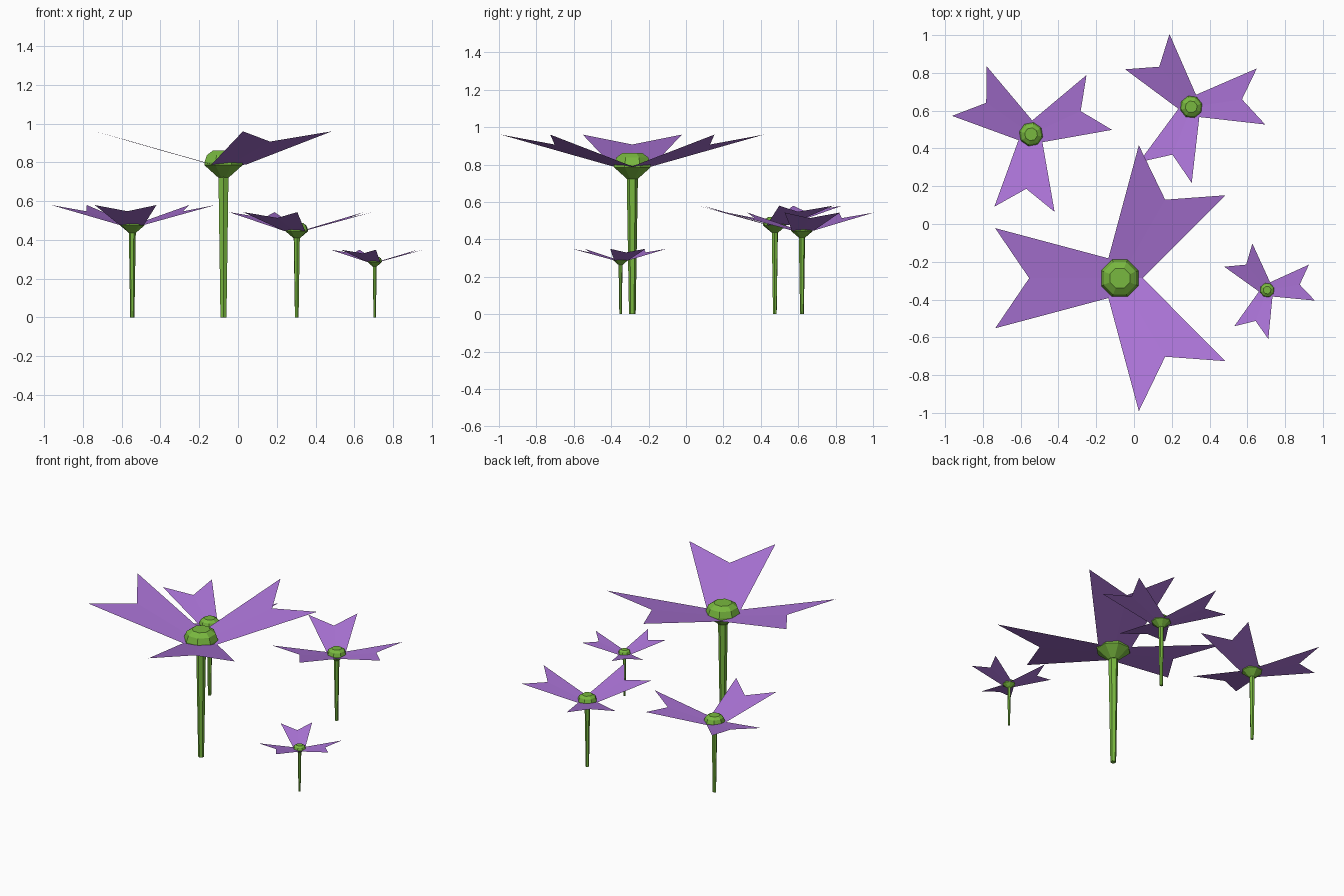
import bpy, bmesh
from math import cos, sin, pi, radians
from mathutils import Matrix

if "Cube" in bpy.data.objects:
    bpy.data.objects.remove(bpy.data.objects["Cube"])


def material(name, rgb):
    m = bpy.data.materials.new(name)
    m.diffuse_color = (*rgb, 1)
    m.use_nodes = True
    m.node_tree.nodes["Principled BSDF"].inputs["Base Color"].default_value = m.diffuse_color
    return m


GREEN = material("leaf green", (0.19, 0.48, 0.05))
PURPLE = material("petal purple", (0.41, 0.175, 0.68))


def finish(bm, name, mat, matrix):
    mesh = bpy.data.meshes.new(name)
    bm.to_mesh(mesh)
    bm.free()
    mesh.materials.append(mat)
    ob = bpy.data.objects.new(name, mesh)
    ob.matrix_world = matrix
    bpy.context.collection.objects.link(ob)


def lathe(name, profile, sides, matrix):
    """Faceted solid from (radius, z) rings, capped at both ends."""
    bm = bmesh.new()
    rings = [[bm.verts.new((r * cos((i + .5) * 2 * pi / sides),
                            r * sin((i + .5) * 2 * pi / sides), z))
              for i in range(sides)] for r, z in profile]
    for a, b in zip(rings, rings[1:]):
        for i in range(sides):
            j = (i + 1) % sides
            bm.faces.new((a[i], a[j], b[j], b[i]))
    bm.faces.new(rings[0][::-1])
    bm.faces.new(rings[-1])
    finish(bm, name, GREEN, matrix)


def petals(name, matrix):
    """Three notched, creased petals meeting under the bud."""
    bm = bmesh.new()
    for k in range(3):
        turn = Matrix.Rotation(radians(60 + 120 * k), 3, 'Z')
        for s in (-1, 1):
            pts = [(0, 0, .77), (.06, s * .105, .79),
                   (.66, s * .265, .96), (.48, 0, .907)]
            v = [bm.verts.new(p) for p in pts]
            bmesh.ops.rotate(bm, verts=v, cent=(0, 0, 0), matrix=turn)
            bm.faces.new(v if s < 0 else v[::-1])
    bmesh.ops.remove_doubles(bm, verts=bm.verts, dist=1e-4)
    finish(bm, name, PURPLE, matrix)


# Flowers: name, x, y, scale, rotation
FLOWERS = [
    ("large", -.075, -.287, 1.0, 0),
    ("left", -.545, .475, .604, -35),
    ("back", .303, .62, .566, 8.5 - 60),
    ("small", .705, -.35, .364, 9.5 - 60),
]

for name, x, y, s, rot in FLOWERS:
    m = (Matrix.Translation((x, y, 0)) @ Matrix.Rotation(radians(rot), 4, 'Z')
         @ Matrix.Scale(s, 4))
    lathe(name + "_stem", [(.018, 0), (.03, .735)], 6, m)
    # Calyx cone below, domed bud above
    lathe(name + "_bud", [(.03, .722), (.106, .785), (.106, .80),
                          (.092, .838), (.057, .862)], 8, m)
    petals(name + "_petals", m)
